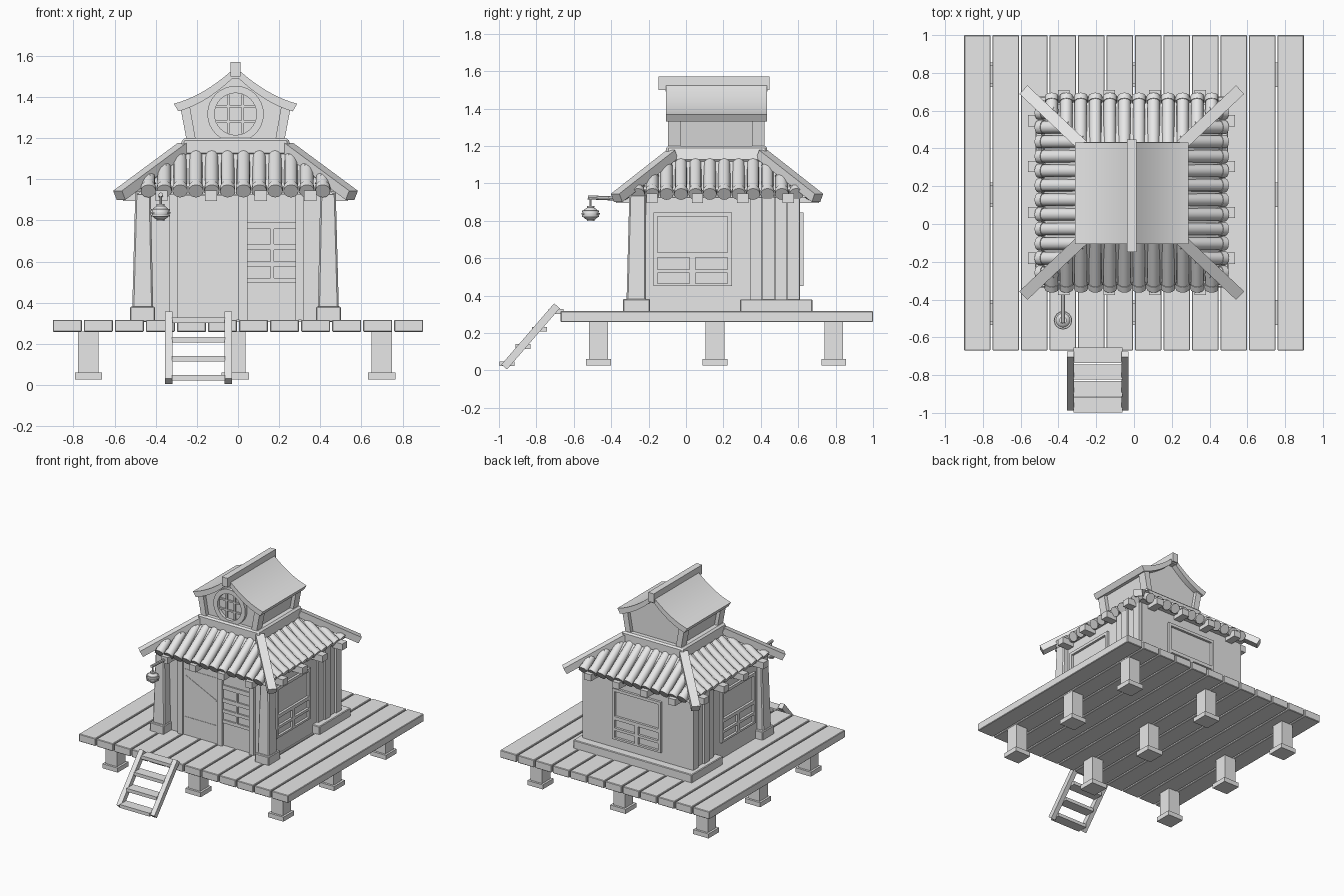
import bpy, bmesh, math
from mathutils import Matrix, Vector

cube = bpy.data.objects.get("Cube")
if cube:
    bpy.data.objects.remove(cube)

grey = bpy.data.materials.new("plain grey")
grey.use_nodes = True
grey.diffuse_color = (0.8, 0.8, 0.8, 1)
grey.node_tree.nodes["Principled BSDF"].inputs["Base Color"].default_value = (0.8, 0.8, 0.8, 1)

CX, CY = -0.012, 0.166          # centre of the hut
DECK = 0.317                    # deck top


def finish(name, bm, bevel=0, smooth=False):
    bmesh.ops.recalc_face_normals(bm, faces=bm.faces)
    me = bpy.data.meshes.new(name)
    bm.to_mesh(me)
    bm.free()
    me.materials.append(grey)
    if smooth:
        me.polygons.foreach_set("use_smooth", [True] * len(me.polygons))
        me.set_sharp_from_angle(angle=math.radians(35))
    ob = bpy.data.objects.new(name, me)
    bpy.context.scene.collection.objects.link(ob)
    if bevel:
        mod = ob.modifiers.new("soft edges", 'BEVEL')
        mod.width = bevel
        mod.segments = 1
    return ob


def add_box(bm, x0, x1, y0, y1, z0, z1, mat=Matrix()):
    m = Matrix.Translation(((x0 + x1) / 2, (y0 + y1) / 2, (z0 + z1) / 2))
    bmesh.ops.create_cube(bm, size=1, matrix=mat @ m @ Matrix.Diagonal((x1 - x0, y1 - y0, z1 - z0, 1)))


def boxes(name, items, mat=Matrix(), bevel=0):
    bm = bmesh.new()
    for item in items:
        add_box(bm, *item, mat)
    return finish(name, bm, bevel)


def frustum(name, low, high, z0, z1, bevel=0):
    """Box whose rectangle (x0, x1, y0, y1) changes from low to high."""
    bm = bmesh.new()
    rings = [[bm.verts.new((r[i], r[j], z)) for i, j in ((0, 2), (1, 2), (1, 3), (0, 3))]
             for r, z in ((low, z0), (high, z1))]
    bm.faces.new(rings[0])
    bm.faces.new(rings[1])
    for i in range(4):
        k = (i + 1) % 4
        bm.faces.new((rings[0][i], rings[0][k], rings[1][k], rings[1][i]))
    return finish(name, bm, bevel)


def prism(name, pts, y0, y1, smooth=False):
    """Extrude an x-z outline, drawn about the hut's centre line, along y."""
    bm = bmesh.new()
    face = bm.faces.new([bm.verts.new((CX + x, y0, z)) for x, z in pts])
    out = bmesh.ops.extrude_face_region(bm, geom=[face])
    bmesh.ops.translate(bm, vec=(0, y1 - y0, 0), verts=[v for v in out["geom"] if isinstance(v, bmesh.types.BMVert)])
    return finish(name, bm, 0, smooth)


def along(p, q):
    p, q = Vector(p), Vector(q)
    return Matrix.Translation((p + q) / 2) @ (q - p).to_track_quat('Z', 'Y').to_matrix().to_4x4(), (q - p).length


def add_rod(bm, p, q, r, sides=12, mat=Matrix()):
    m, length = along(p, q)
    bmesh.ops.create_cone(bm, cap_ends=True, segments=sides, radius1=r, radius2=r, depth=length, matrix=mat @ m)


def bar(name, p, q, w, h):
    p, q = Vector(p), Vector(q)
    m = Matrix.Translation((p + q) / 2) @ (q - p).to_track_quat('Y', 'Z').to_matrix().to_4x4()
    n = (q - p).length / 2
    return boxes(name, [(-w / 2, w / 2, -n, n, -h / 2, h / 2)], m)


# Deck planks and stilts
pitch = 1.81 / 12
boxes("deck_planks", [(-0.905 + i * pitch + 0.005, -0.905 + (i + 1) * pitch - 0.005, -0.67, 1.0, 0.258, DECK)
                      for i in range(12)], bevel=0.004)
for x in (-0.727, -0.013, 0.699):
    for y in (-0.468, 0.155, 0.79):
        boxes("stilt", [(x - 0.05, x + 0.05, y - 0.05, y + 0.05, 0.05, 0.26),
                        (x - 0.066, x + 0.066, y - 0.066, y + 0.066, 0.027, 0.062)])

# Ladder
for x in (-0.337, -0.047):
    bar("ladder_rail", (x, -0.972, 0.018), (x, -0.69, 0.345), 0.037, 0.04)
boxes("ladder_rungs", [(-0.32, -0.062, y - 0.04, y + 0.04, z - 0.013, z + 0.013)
                       for y, z in ((-0.957, 0.035), (-0.872, 0.128), (-0.783, 0.22), (-0.695, 0.315))])

# Hut walls, back plinth and front columns
boxes("walls", [(CX - 0.45, CX + 0.45, -0.24, 0.61, DECK - 0.01, 0.95)])
boxes("back_plinth", [(CX - 0.51, CX + 0.51, 0.29, 0.675, DECK - 0.01, 0.38)], bevel=0.005)
for s in (-1, 1):
    def span(a, b):
        return tuple(sorted((CX + s * a, CX + s * b)))
    frustum("front_column", (*span(0.40, 0.502), -0.318, -0.215), (*span(0.412, 0.487), -0.303, -0.215),
            0.37, 0.94, 0.008)
    boxes("column_foot", [(*span(0.392, 0.512), -0.337, -0.193, DECK - 0.01, 0.382)], bevel=0.005)
    boxes("side_boards", [(*span(0.44, 0.465 + 0.012 * (i % 2)), 0.343 + i * 0.067, 0.407 + i * 0.067, 0.37, 0.94)
                          for i in range(4)])

# Windows: frame bars around one wide pane over four small ones
frame = [(-0.21, 0.21, 0.823, 0.845), (-0.21, 0.21, 0.603, 0.63), (-0.21, 0.21, 0.52, 0.54),
         (-0.21, 0.21, 0.45, 0.465), (-0.21, -0.188, 0.45, 0.845), (0.188, 0.21, 0.45, 0.845),
         (-0.015, 0.015, 0.45, 0.62)]
for name, x, y, turn in (("left_window", CX + 0.45, 0.035, 90), ("right_window", CX - 0.45, 0.035, -90),
                         ("back_window", CX, 0.61, 180)):
    boxes(name, [(a, b, -0.018, 0.005, c, d) for a, b, c, d in frame],
          Matrix.Translation((x, y, 0)) @ Matrix.Rotation(math.radians(turn), 4, 'Z'))

# Front lattice, posts and door
boxes("front_lattice", [(0.045, 0.28, -0.252, -0.235, a, b)
                        for a, b in ((0.757, 0.79), (0.655, 0.685), (0.575, 0.6), (0.495, 0.52))]
      + [(0.158, 0.174, -0.252, -0.235, 0.5, 0.78)])
boxes("front_posts", [(a, b, -0.262, -0.23, DECK, 0.94) for a, b in ((-0.335, -0.292), (0.003, 0.045), (0.28, 0.318))])
boxes("door", [(-0.292, 0.003, -0.25, -0.235, DECK, 0.92)])
boxes("door_battens", [(-0.285, -0.004, -0.253, -0.245, z, z + 0.01) for z in (0.45, 0.82)])
bar("door_brace", (-0.28, -0.249, 0.78), (-0.01, -0.249, 0.65), 0.008, 0.01)

# Eave blocks on all four sides
blocks = []
for i in range(4):
    x, y = -0.372 + i * 0.241, -0.182 + i * 0.243
    blocks += [(x - 0.03, x + 0.03, a, b, 0.895, 0.945) for a, b in ((-0.375, -0.22), (0.55, 0.71))]
    blocks += [(a, b, y - 0.03, y + 0.03, 0.895, 0.945) for a, b in ((-0.56, -0.43), (0.41, 0.535))]
boxes("eave_blocks", blocks)

# Tiled skirt roof
frustum("roof_slab", (CX - 0.48, CX + 0.48, CY - 0.49, CY + 0.49),
        (CX - 0.25, CX + 0.25, CY - 0.26, CY + 0.26), 0.925, 1.13)
bm = bmesh.new()
for side in range(4):
    mat = Matrix.Translation((CX, CY, 0)) @ Matrix.Rotation(side * math.pi / 2, 4, 'Z')
    eave, top = (0.505, 0.25) if side % 2 == 0 else (0.49, 0.24)
    for i in range(12):
        a = (i - 5.5) * 0.077
        end = max(top, abs(a) - 0.02)

        def on_slope(d):
            return (a, -d, 0.945 + 0.17 * (eave - d) / (eave - top))
        add_rod(bm, on_slope(eave), on_slope(end), 0.033, 12, mat)
        add_rod(bm, on_slope(eave + 0.004), on_slope(eave - 0.025), 0.037, 12, mat)
finish("roof_tiles", bm, smooth=True)
for sx in (-1, 1):
    for sy in (-1, 1):
        bar("hip_beam", (CX + sx * 0.25, CY + sy * 0.24, 1.155), (CX + sx * 0.565, CY + sy * 0.537, 0.922), 0.062, 0.05)

# Upper house
frustum("upper_base", (CX - 0.275, CX + 0.275, CY - 0.272, CY + 0.268),
        (CX - 0.258, CX + 0.258, CY - 0.272, CY + 0.268), 1.115, 1.2, 0.012)
prism("gable_walls", [(-0.21, 1.19), (0.21, 1.19), (0.24, 1.35), (0, 1.515), (-0.24, 1.35)], -0.065, 0.39)
for s in (-1, 1):
    for y in (-0.096, 0.353):
        prism("gable_post", [(s * 0.193, 1.19), (s * 0.238, 1.19), (s * 0.268, 1.35), (s * 0.223, 1.36)], y, y + 0.066)

# Sagging upper roof and ridge beam
STEPS = 10
upper, lower = [], []
for i in range(-STEPS, STEPS + 1):
    t = abs(i) / STEPS
    sag = 0.1 * t * (1 - t)
    upper.append((0.3 * i / STEPS, 1.545 - 0.178 * t - sag))
    lower.append((0.278 * i / STEPS, 1.505 - 0.175 * t - sag))
prism("upper_roof", upper + lower[::-1], -0.107, 0.432, True)
boxes("ridge_beam", [(CX - 0.024, CX + 0.024, -0.11, 0.435, 1.49, 1.57),
                     (CX - 0.024, CX + 0.024, -0.148, -0.107, 1.5, 1.57),
                     (CX - 0.024, CX + 0.024, 0.43, 0.447, 1.5, 1.57)])

# Round gable window with lattice
bm = bmesh.new()
rings = []
for r, y in ((0.137, -0.06), (0.137, -0.09), (0.102, -0.09), (0.102, -0.06)):
    rings.append([bm.verts.new((CX + r * math.cos(k * math.tau / 32), y, 1.317 + r * math.sin(k * math.tau / 32)))
                  for k in range(32)])
for j in range(4):
    a, b = rings[j], rings[(j + 1) % 4]
    for k in range(32):
        n = (k + 1) % 32
        bm.faces.new((a[k], a[n], b[n], b[k]))
finish("round_window_frame", bm, smooth=True)
boxes("round_window_lattice", [(CX + x - 0.006, CX + x + 0.006, -0.078, -0.06, 1.222, 1.412) for x in (-0.035, 0.035)]
      + [(CX - 0.095, CX + 0.095, -0.076, -0.06, z - 0.006, z + 0.006) for z in (1.28, 1.355)])

# Lantern on its rod
LX, LY = -0.376, -0.51
bm = bmesh.new()
add_rod(bm, (LX, -0.36, 0.918), (LX, LY - 0.015, 0.925), 0.011, 8)
add_rod(bm, (LX, LY, 0.925), (LX, LY, 0.87), 0.006, 8)
finish("lantern_rod", bm, smooth=True)
bm = bmesh.new()
bmesh.ops.create_uvsphere(bm, u_segments=16, v_segments=10, radius=1,
                          matrix=Matrix.Translation((LX, LY, 0.837)) @ Matrix.Diagonal((0.044, 0.044, 0.036, 1)))
for z, r in ((0.875, 0.02), (0.851, 0.046), (0.837, 0.049), (0.823, 0.046), (0.802, 0.02)):
    add_rod(bm, (LX, LY, z - 0.004), (LX, LY, z + 0.004), r, 16)
finish("lantern", bm, smooth=True)
